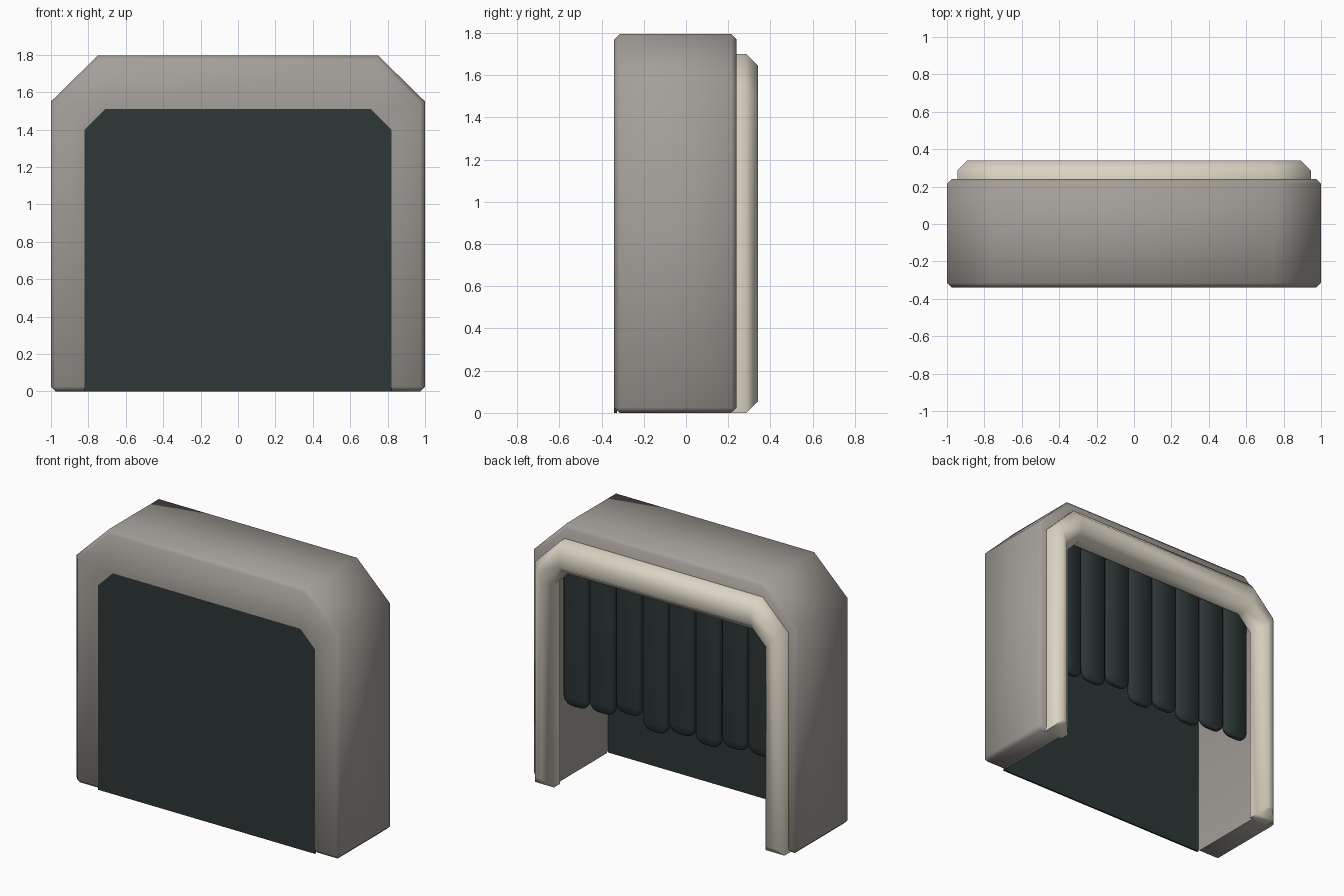
import bpy, bmesh, math

if "Cube" in bpy.data.objects:
    bpy.data.objects.remove(bpy.data.objects["Cube"])


def material(name, col):
    m = bpy.data.materials.new(name)
    m.diffuse_color = (*col, 1)
    m.use_nodes = True
    m.node_tree.nodes["Principled BSDF"].inputs["Base Color"].default_value = m.diffuse_color
    return m


GREY = material("warm_grey", (0.37, 0.345, 0.315))
CREAM = material("cream", (0.70, 0.66, 0.55))
DARK = material("dark_slate", (0.026, 0.038, 0.038))


def half_arch(w, h, cx, cz):
    """Left-to-right outline of a doorway with chamfered top corners."""
    pts = [(w, 0), (w, h - cz), (w - cx, h)]
    return [(-x, z) for x, z in pts] + pts[::-1]


def solid(name, outline, y0, y1, mat, pick=None, bevel=0.0, segments=1, angle=60):
    """Extrude an x-z outline from y0 to y1 and bevel the picked edges."""
    bm = bmesh.new()
    face = bm.faces.new([bm.verts.new((x, y0, z)) for x, z in outline])
    ext = bmesh.ops.extrude_face_region(bm, geom=[face])
    for v in ext["geom"]:
        if isinstance(v, bmesh.types.BMVert):
            v.co.y = y1
    bmesh.ops.recalc_face_normals(bm, faces=bm.faces)
    if pick:
        edges = [e for e in bm.edges if pick(e.verts[0].co, e.verts[1].co)]
        bmesh.ops.bevel(bm, geom=edges, offset=bevel, segments=segments,
                        profile=0.5, affect='EDGES', clamp_overlap=True)
    bmesh.ops.triangulate(bm, faces=[f for f in bm.faces if len(f.verts) > 4])
    me = bpy.data.meshes.new(name)
    bm.to_mesh(me)
    bm.free()
    me.materials.append(mat)
    ob = bpy.data.objects.new(name, me)
    bpy.context.collection.objects.link(ob)
    bpy.ops.object.select_all(action='DESELECT')
    ob.select_set(True)
    bpy.context.view_layer.objects.active = ob
    bpy.ops.object.shade_smooth_by_angle(angle=math.radians(angle))
    return ob


# Main arch frame: outer rims and foot edges chamfered
outer = half_arch(1.0, 1.795, 0.25, 0.245)
inner = half_arch(0.82, 1.51, 0.11, 0.11)


def on_outer(c):
    return any(abs(c.x - x) + abs(c.z - z) < 1e-4 for x, z in outer)


def frame_edge(a, b):
    if abs(a.y - b.y) < 1e-5:          # outline edges, front and back
        return (on_outer(a) and on_outer(b)) or (a.z < 1e-5 and b.z < 1e-5)
    return a.z < 1e-5 and abs(a.x) > 0.99   # outer foot edges


solid("arch_frame", outer + inner[::-1], -0.34, 0.24, GREY, frame_edge, 0.025)

# Padded cream rim around the back opening
rim_out = half_arch(0.945, 1.70, 0.195, 0.195)
rim_in = half_arch(0.80, 1.49, 0.10, 0.10)
solid("padded_rim", rim_out + rim_in[::-1], 0.22, 0.34, CREAM,
      lambda a, b: a.y > 0.33 and b.y > 0.33, 0.055)

# Dark panel closing the front
solid("front_panel", inner, -0.34, -0.328, DARK)

# Hanging curtain strips of uneven length, from +x to -x
bottoms = [0.54, 0.55, 0.597, 0.53, 0.565, 0.545, 0.575, 0.58]
for i, z in enumerate(bottoms):
    x, w, r = 0.7 - 0.2 * i, 0.095, 0.06
    shape = [(x - w, 1.53)]
    for side, start in ((-1, 180), (1, 270)):     # rounded lower corners
        for k in range(4):
            t = math.radians(start + 30 * k)
            shape.append((x + side * (w - r) + r * math.cos(t),
                          z + r + r * math.sin(t)))
    shape.append((x + w, 1.53))
    solid(f"curtain_strip_{i + 1}", shape, 0.155, 0.2, DARK,
          lambda a, b: abs(a.y - b.y) < 1e-5 and min(a.z, b.z) < 1.5, 0.012)
